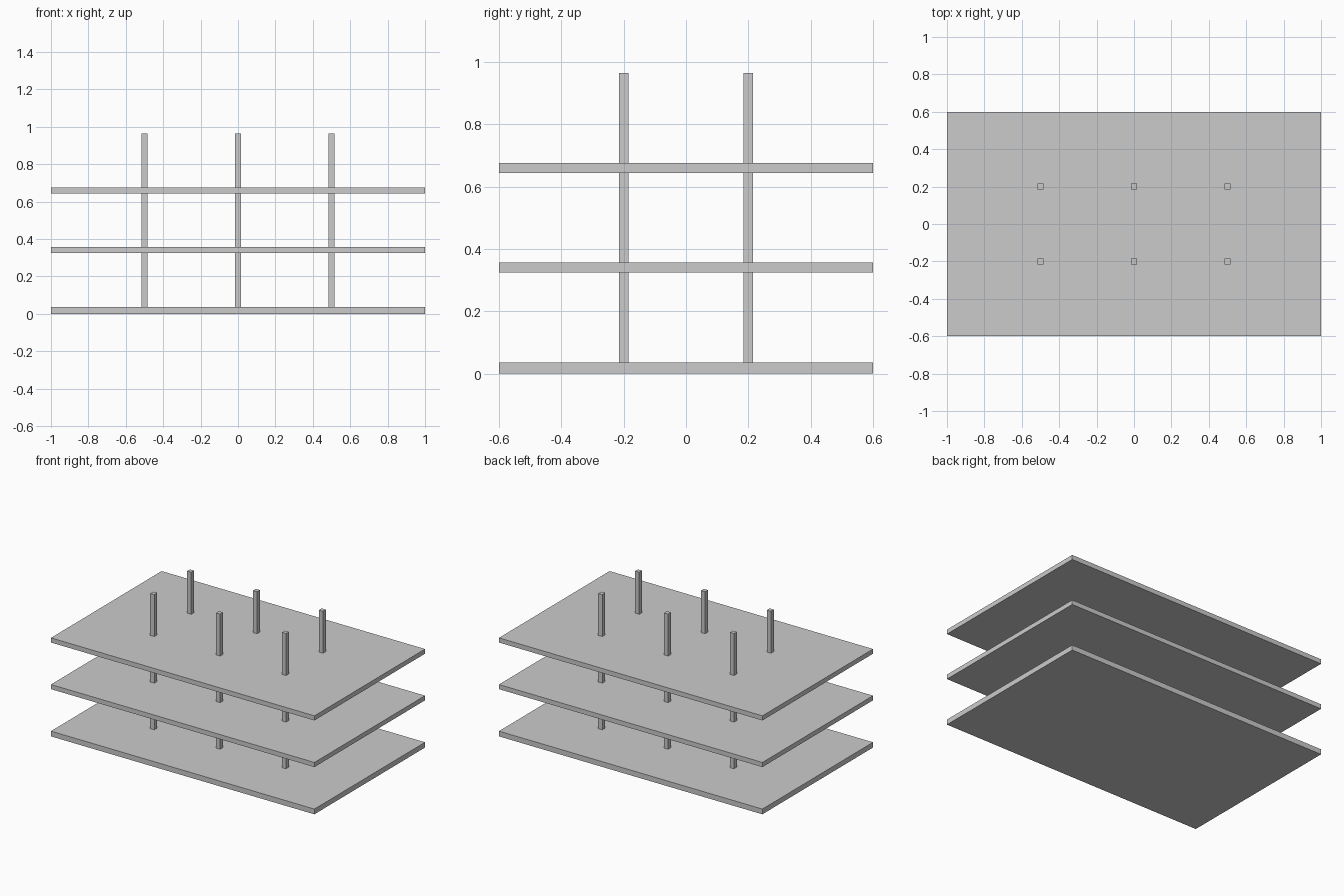
import bpy

if "Cube" in bpy.data.objects:
    bpy.data.objects.remove(bpy.data.objects["Cube"])


def box(name, x, y, z0, z1, sx, sy):
    """Axis-aligned box spanning z0..z1, centred on x, y."""
    bpy.ops.mesh.primitive_cube_add(size=1, location=(x, y, (z0 + z1) / 2))
    ob = bpy.context.object
    ob.name = name
    ob.scale = (sx, sy, z1 - z0)
    bpy.ops.object.transform_apply(location=False, rotation=False, scale=True)
    return ob


STOREY = 0.32
SLAB_TOP = 0.036
SLAB = 0.032

for i in range(3):
    top = SLAB_TOP + i * STOREY
    # floor slab (the ground slab reaches down to z = 0)
    box(f"floor_slab_{i + 1}", 0, 0, max(top - SLAB, 0) if i else 0, top, 2, 1.2)
    # columns standing on the slab, up to the underside of the next one
    for x in (-0.5, 0, 0.5):
        for y in (-0.2, 0.2):
            box(f"column_{i + 1}", x, y, top, top + STOREY - SLAB, 0.031, 0.031)
